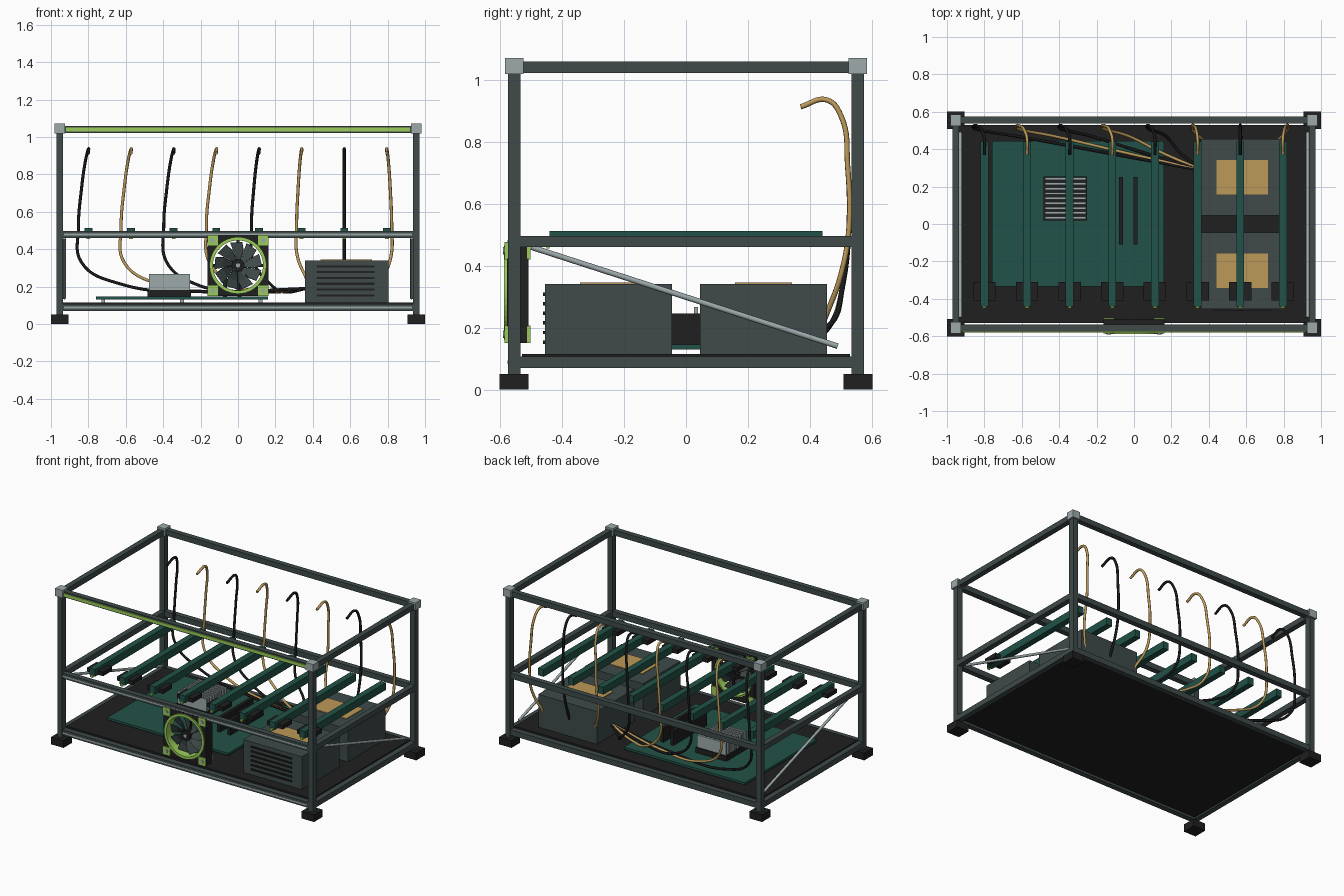
import bpy
import bmesh
from math import pi, cos, sin
from mathutils import Matrix, Vector

cube = bpy.data.objects.get("Cube")
if cube:
    bpy.data.objects.remove(cube, do_unlink=True)


def material(name, rgb):
    m = bpy.data.materials.new(name)
    m.use_nodes = True
    m.diffuse_color = (*rgb, 1)
    m.node_tree.nodes["Principled BSDF"].inputs["Base Color"].default_value = (*rgb, 1)
    return m


SLATE = material("slate metal", (0.05, 0.068, 0.068))
BLACK = material("black plastic", (0.014, 0.014, 0.014))
CABLE = material("black cable", (0.009, 0.009, 0.01))
LIME = material("lime green", (0.32, 0.6, 0.1))
GREEN = material("board green", (0.015, 0.085, 0.065))
TAN = material("tan", (0.5, 0.32, 0.1))
SILVER = material("light grey metal", (0.34, 0.4, 0.41))


def finish(name, bm, mat):
    bmesh.ops.recalc_face_normals(bm, faces=bm.faces)
    me = bpy.data.meshes.new(name)
    bm.to_mesh(me)
    bm.free()
    me.materials.append(mat)
    ob = bpy.data.objects.new(name, me)
    bpy.context.collection.objects.link(ob)
    return ob


def boxes(name, mat, items):
    """Join boxes, each given as centre and size."""
    bm = bmesh.new()
    for c, s in items:
        bmesh.ops.create_cube(bm, size=1, matrix=Matrix.Translation(c) @ Matrix.Diagonal((*s, 1)))
    return finish(name, bm, mat)


def span(x0, x1, y0, y1, z0, z1):
    return ((x0 + x1) / 2, (y0 + y1) / 2, (z0 + z1) / 2), (x1 - x0, y1 - y0, z1 - z0)


def tube(name, mat, points, radius, kind="BEZIER"):
    cu = bpy.data.curves.new(name, "CURVE")
    cu.dimensions = "3D"
    cu.bevel_depth = radius
    cu.bevel_resolution = 2
    cu.resolution_u = 8
    cu.use_fill_caps = True
    sp = cu.splines.new(kind)
    pts = sp.bezier_points if kind == "BEZIER" else sp.points
    pts.add(len(points) - 1)
    for p, co in zip(pts, points):
        if kind == "BEZIER":
            p.co = co
            p.handle_left_type = p.handle_right_type = "AUTO"
        else:
            p.co = (*co, 1)
    cu.materials.append(mat)
    ob = bpy.data.objects.new(name, cu)
    bpy.context.collection.objects.link(ob)
    return ob


def disc(name, mat, centre, radius, depth, sides=32):
    bm = bmesh.new()
    bmesh.ops.create_cone(bm, cap_ends=True, segments=sides, radius1=radius, radius2=radius, depth=depth,
                          matrix=Matrix.Translation(centre) @ Matrix.Rotation(pi / 2, 4, "X"))
    return finish(name, bm, mat)


def ring(name, mat, centre, outer, inner, y0, y1, n=48):
    """Flat ring facing the front; outer and inner give a radius for an angle."""
    bm = bmesh.new()
    rows = []
    for i in range(n):
        a = 2 * pi * i / n
        d = Vector((cos(a), 0, sin(a)))
        rows.append([bm.verts.new(centre + d * r(a) + Vector((0, y, 0)))
                     for r, y in ((outer, y0), (outer, y1), (inner, y1), (inner, y0))])
    for i in range(n):
        a, b = rows[i], rows[(i + 1) % n]
        for k in range(4):
            m = (k + 1) % 4
            bm.faces.new((a[k], a[m], b[m], b[k]))
    return finish(name, bm, mat)


# Frame: feet, posts, rails, corner blocks
PX, PY, T = 0.953, 0.555, 0.037
corners = [(x, y) for x in (-PX, PX) for y in (-PY, PY)]
boxes("feet", BLACK, [((x, y, 0.025), (0.094, 0.094, 0.05)) for x, y in corners])
boxes("posts", SLATE, [((x, y, 0.545), (T, 0.04, 0.99)) for x, y in corners])
boxes("corner_blocks", SILVER, [((x, y, 1.045), (0.058, 0.06, 0.052)) for x, y in corners])
LEVELS = (0.088, 0.478, 1.04)
boxes("long_rails", SLATE, [((0, y, z), (2 * PX - T, T, T)) for z in LEVELS for y in (-PY, PY)])
boxes("side_rails", SLATE, [((x, 0, z), (T, 2 * PY - T, T)) for z in LEVELS for x in (-PX, PX)])
boxes("front_rail_grooves", SILVER, [((0, -PY - 0.019, z), (1.86, 0.006, 0.011)) for z in LEVELS[:2]])
boxes("light_strip", LIME, [((0, -PY - 0.021, 1.04), (1.84, 0.008, 0.02))])
boxes("floor_tray", BLACK, [span(-0.935, 0.935, -0.53, 0.53, 0.08, 0.115)])
for side, x in (("right", -0.928), ("left", 0.928)):
    tube(side + "_brace", SILVER, [(x, -0.5, 0.46), (x, 0.49, 0.14)], 0.009, "POLY")

# Cross bars with black sockets near the front
BARS = [-0.8 + 0.228 * i for i in range(8)]
boxes("cross_bars", GREEN, [span(x - 0.021, x + 0.021, -0.44, 0.44, 0.462, 0.512) for x in BARS])
boxes("bar_sockets", BLACK, [((x, -0.36, 0.478), (0.12, 0.1, 0.028)) for x in BARS])
boxes("bar_lights", LIME, [((x, -0.445, 0.462), (0.02, 0.01, 0.014)) for x in BARS])

# Main board, heat sink and memory sticks
boxes("board_standoffs", SILVER, [((x, y, 0.123), (0.02, 0.02, 0.018))
                                  for x in (-0.72, -0.3, 0.12) for y in (-0.29, 0.41)])
boxes("main_board", GREEN, [span(-0.76, 0.16, -0.335, 0.445, 0.13, 0.146)])
boxes("heat_sink_base", BLACK, [span(-0.485, -0.25, 0.02, 0.255, 0.146, 0.182)])
boxes("heat_sink_fins", SILVER, [((-0.367, 0.033 + 0.026 * i, 0.224), (0.22, 0.013, 0.084)) for i in range(9)])
boxes("memory_sticks", BLACK, [span(x - 0.011, x + 0.011, -0.11, 0.25, 0.146, 0.245) for x in (-0.07, 0.008)])

# Two power supplies with labels, vents on the front one
for name, y in (("front", -0.25), ("rear", 0.25)):
    boxes(name + "_power_supply", SLATE, [((0.582, y, 0.227), (0.445, 0.41, 0.226))])
    boxes(name + "_power_label", TAN, [((0.578, y, 0.342), (0.275, 0.184, 0.007))])
boxes("power_vents", BLACK, [((0.575, -0.457, 0.153 + 0.031 * i), (0.31, 0.01, 0.011)) for i in range(6)])

# Fan: square frame with a round opening, lime ring and corner pads
C = Vector((0, 0, 0.313))
H = 0.163
ring("fan_frame", BLACK, C, lambda a: H / max(abs(cos(a)), abs(sin(a))), lambda a: 0.143, -0.578, -0.508)
ring("fan_ring", LIME, C, lambda a: 0.152, lambda a: 0.134, -0.587, -0.512)
pads = [(x, z) for x in (-0.135, 0.135) for z in (-0.135, 0.135)]
boxes("fan_corner_pads", LIME, [((x, y, C.z + z), (0.056, 0.012, 0.056)) for x, z in pads for y in (-0.58, -0.508)])
for x, z in pads:
    disc("fan_screw", SILVER, (x, -0.588, C.z + z), 0.012, 0.006, 12)

# Fan blades, tilted around a hub
bm = bmesh.new()
N = 9
for i in range(N):
    rows = []
    for r, half in ((0.03, 0.3), (0.085, 0.33), (0.128, 0.25)):
        for s in (-1, 1):
            a = 2 * pi * i / N + s * half + r * 2
            rows.append(bm.verts.new((r * cos(a), -0.548 + s * 0.012, C.z + r * sin(a))))
    for k in (0, 2):
        bm.faces.new((rows[k], rows[k + 1], rows[k + 3], rows[k + 2]))
blades = finish("fan_blades", bm, SLATE)
mod = blades.modifiers.new("thickness", "SOLIDIFY")
mod.thickness = 0.005
disc("fan_hub", BLACK, (0, -0.55, C.z), 0.034, 0.04, 24)
disc("fan_hub_cap", SILVER, (0, -0.571, C.z), 0.012, 0.006, 12)
boxes("fan_struts", BLACK, [((0, -0.515, C.z), (0.28, 0.01, 0.016)), ((0, -0.515, C.z), (0.016, 0.01, 0.28))])

# Cables: hooked at the top, dropping behind and running to the rear power supply
for i, x in enumerate(BARS):
    bow = -0.053 if i < 4 else (-0.04, -0.027, 0, 0.026)[i - 4]
    path = [(x, 0.37, 0.913), (x, 0.455, 0.935), (x + bow * 0.25, 0.5, 0.885),
            (x + bow * 0.7, 0.522, 0.72), (x + bow, 0.526, 0.52)]
    if i < 5:
        gap = 0.35 - x
        path += [(x + bow * 0.7, 0.505, 0.33), (x + 0.03 + gap * 0.12, 0.47, 0.215),
                 (x + gap * 0.55, 0.385, 0.172), (0.37, 0.285, 0.19)]
    else:
        path += [(x + bow * 0.9, 0.5, 0.37), (x + (0.6 - x) * 0.14, 0.445, 0.22)]
    tube("cable_%d" % (i + 1), TAN if i % 2 else CABLE, path, 0.0085)
